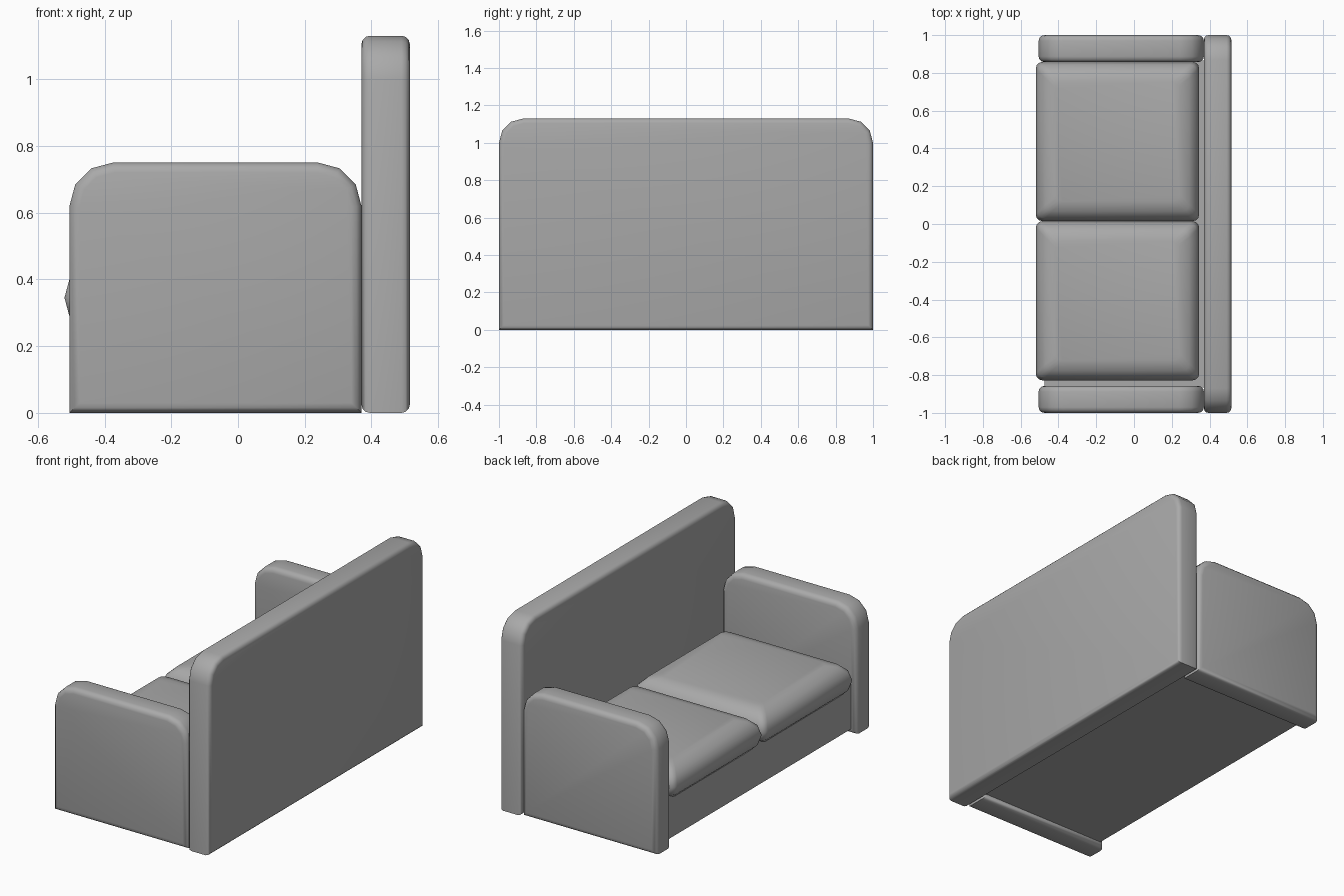
import bpy, bmesh, math

cube = bpy.data.objects.get("Cube")
if cube:
    bpy.data.objects.remove(cube, do_unlink=True)

# Single upholstery colour
fabric = bpy.data.materials.new("grey_fabric")
fabric.use_nodes = True
grey = (0.4, 0.4, 0.4, 1)
fabric.diffuse_color = grey
fabric.node_tree.nodes["Principled BSDF"].inputs["Base Color"].default_value = grey


def finish(name, bm, angle=50):
    bmesh.ops.recalc_face_normals(bm, faces=bm.faces)
    mesh = bpy.data.meshes.new(name)
    bm.to_mesh(mesh)
    bm.free()
    mesh.materials.append(fabric)
    obj = bpy.data.objects.new(name, mesh)
    bpy.context.collection.objects.link(obj)
    bpy.ops.object.select_all(action='DESELECT')
    obj.select_set(True)
    bpy.context.view_layer.objects.active = obj
    bpy.ops.object.shade_smooth_by_angle(angle=math.radians(angle))
    return obj


def arc(cx, cy, r, start, steps=3):
    return [(cx + r * math.cos(start + i * math.pi / 2 / steps),
             cy + r * math.sin(start + i * math.pi / 2 / steps)) for i in range(steps + 1)]


def panel(name, u0, u1, height, r, t0, t1, place, soft):
    """Upright slab with rounded top corners and softened face borders."""
    outline = [(u0, 0), (u1, 0)]
    outline += arc(u1 - r, height - r, r, 0) + arc(u0 + r, height - r, r, math.pi / 2)
    bm = bmesh.new()
    face = bm.faces.new([bm.verts.new(place(u, t0, z)) for u, z in outline])
    extruded = bmesh.ops.extrude_face_region(bm, geom=[face], use_keep_orig=True)
    end = [f for f in extruded["geom"] if isinstance(f, bmesh.types.BMFace)][0]
    offset = [b - a for a, b in zip(place(0, t0, 0), place(0, t1, 0))]
    bmesh.ops.translate(bm, verts=end.verts, vec=offset)
    rim = list(set(face.edges) | set(end.edges))
    bmesh.ops.bevel(bm, geom=rim, offset=soft, segments=3, profile=0.5, affect='EDGES')
    return finish(name, bm)


def cushion(name, x0, x1, y0, y1, z0, z1, corner):
    """Pad lofted from rounded rectangles, with half-round sides."""
    half = (z1 - z0) / 2
    bm = bmesh.new()
    rings = []
    for i in range(7):
        a = math.pi / 2 * (i / 3 - 1)
        inset = half * (1 - math.cos(a))
        z = z0 + half + half * math.sin(a)
        pts = []
        for k, (sx, sy) in enumerate([(1, 1), (-1, 1), (-1, -1), (1, -1)]):
            cx = (x0 + x1) / 2 + sx * ((x1 - x0) / 2 - inset - corner)
            cy = (y0 + y1) / 2 + sy * ((y1 - y0) / 2 - inset - corner)
            pts += arc(cx, cy, corner, k * math.pi / 2)
        rings.append([bm.verts.new((x, y, z)) for x, y in pts])
    for low, high in zip(rings, rings[1:]):
        for k in range(len(low)):
            n = (k + 1) % len(low)
            bm.faces.new((low[k], low[n], high[n], high[k]))
    bm.faces.new(rings[0])
    bm.faces.new(rings[-1])
    return finish(name, bm)


# Backrest and arms
panel("backrest", -1, 1, 1.13, 0.13, 0.37, 0.515, lambda u, t, z: (t, u, z), 0.025)
for side, sign in (("left", 1), ("right", -1)):
    panel(side + "_arm", -0.505, 0.37, 0.75, 0.13, sign * 0.857, sign,
          lambda u, t, z: (u, t, z), 0.03)

# Seat base, raised slightly off the floor
bm = bmesh.new()
bmesh.ops.create_cube(bm, size=1)
bmesh.ops.scale(bm, verts=bm.verts, vec=(0.86, 1.73, 0.27))
bmesh.ops.translate(bm, verts=bm.verts, vec=(-0.045, 0, 0.165))
finish("seat_base", bm, 30)

# Seat cushions
cushion("left_cushion", -0.52, 0.345, 0.015, 0.858, 0.24, 0.45, 0.035)
cushion("right_cushion", -0.52, 0.345, -0.828, 0.015, 0.24, 0.45, 0.035)
